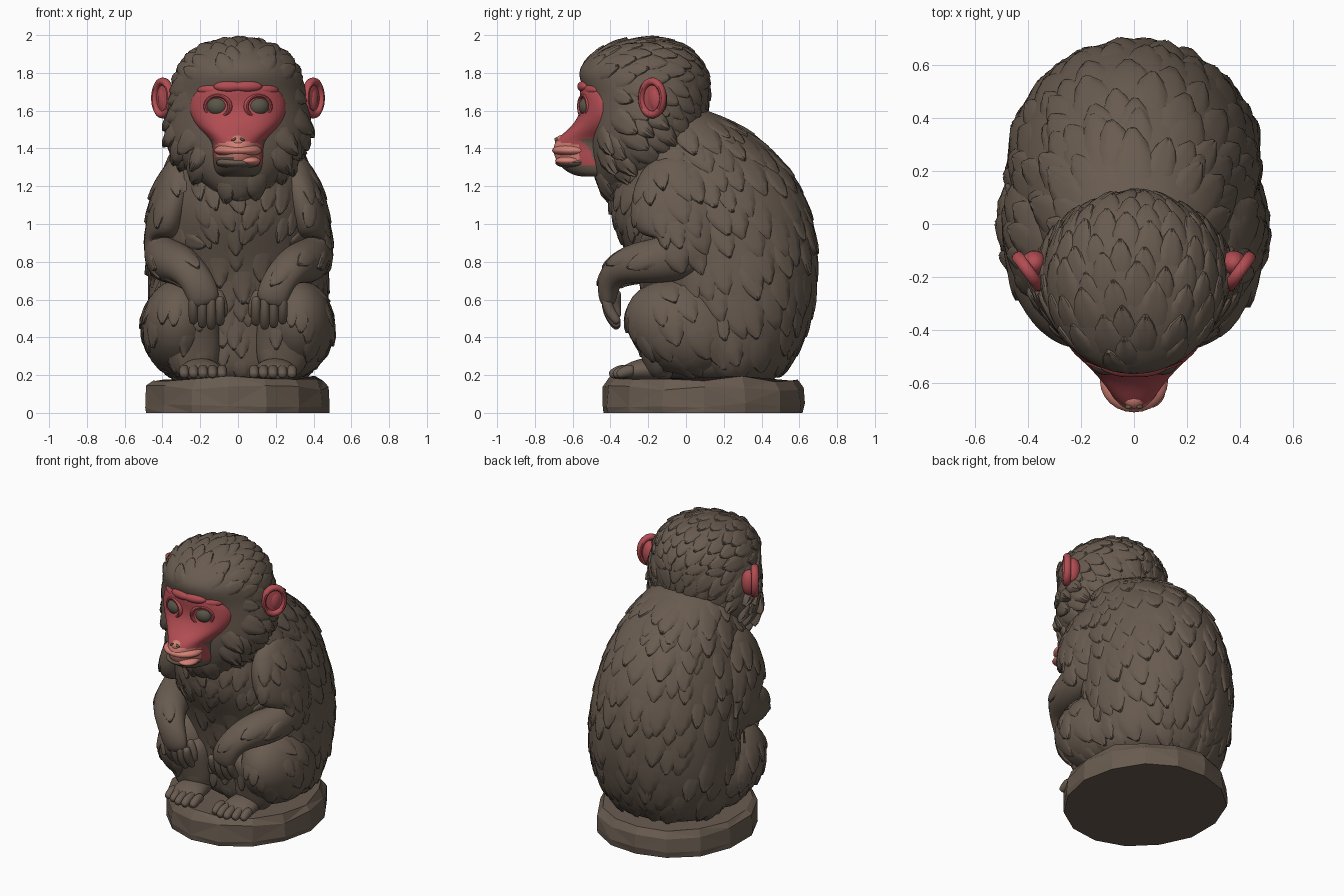
import bpy, bmesh, math, random
from math import cos, sin, pi, radians, sqrt
from mathutils import Vector, Euler
from mathutils.bvhtree import BVHTree

random.seed(4)
if "Cube" in bpy.data.objects:
    bpy.data.objects.remove(bpy.data.objects["Cube"])


def material(name, r, g, b):
    m = bpy.data.materials.new(name)
    m.use_nodes = True
    m.diffuse_color = (r, g, b, 1)
    m.node_tree.nodes["Principled BSDF"].inputs["Base Color"].default_value = (r, g, b, 1)
    return m


FUR = material("brown fur", 0.141, 0.106, 0.080)
RED = material("red skin", 0.44, 0.074, 0.085)
PINK = material("pale pink lips", 0.66, 0.22, 0.18)
EYE = material("olive eyes", 0.10, 0.09, 0.065)


def finish(bm, name, mat, subsurf=0, mirror=False):
    """Turn a bmesh into an object, with subdivision and mirroring baked in."""
    me = bpy.data.meshes.new(name)
    bm.to_mesh(me)
    bm.free()
    me.materials.append(mat)
    o = bpy.data.objects.new(name, me)
    bpy.context.collection.objects.link(o)
    if subsurf:
        o.modifiers.new("smooth", "SUBSURF").levels = subsurf
    if mirror:
        o.modifiers.new("mirror", "MIRROR").use_mirror_merge = False
    if subsurf or mirror:
        dg = bpy.context.evaluated_depsgraph_get()
        baked = bpy.data.meshes.new_from_object(o.evaluated_get(dg))
        o.modifiers.clear()
        o.data = baked
    return o


def loft(name, rows, mat=FUR, sides=12, flat=False, mirror=False, level=2):
    """Rows are (x, y, z, depth radius, width radius) along a path."""
    bm = bmesh.new()
    pts = [Vector(r[:3]) for r in rows]
    grow = 6 / (4 + 2 * cos(2 * pi / sides))
    rings, poles = [], []
    for i, r in enumerate(rows):
        t = (pts[min(i + 1, len(pts) - 1)] - pts[max(i - 1, 0)]).normalized()
        if flat:
            t = Vector((0, 0, 1))
        u = t.cross(Vector((1, 0, 0))).normalized()
        v = t.cross(u)
        rings.append([bm.verts.new(pts[i] + grow * (u * r[3] * cos(a) + v * r[4] * sin(a)))
                      for a in (2 * pi * k / sides for k in range(sides))])
        if i in (0, len(rows) - 1):
            poles.append(bm.verts.new(pts[i] + t * r[3] * (0.35 if i else -0.35) * (0.2 if flat else 1)))
    for k in range(sides):
        n = (k + 1) % sides
        for a, b in zip(rings, rings[1:]):
            bm.faces.new((a[k], a[n], b[n], b[k]))
        bm.faces.new((rings[0][n], rings[0][k], poles[0]))
        bm.faces.new((rings[-1][k], rings[-1][n], poles[1]))
    bmesh.ops.recalc_face_normals(bm, faces=bm.faces)
    return finish(bm, name, mat, level, mirror)


def upright(rows):
    """Convert (z, front y, back y, half width) to loft rows."""
    return [(0, (f + b) / 2, z, (b - f) / 2, w) for z, f, b, w in rows]


def place(bm, loc, scale, rot):
    turn = Euler(rot).to_matrix()
    for v in bm.verts:
        v.co = turn @ Vector(a * b for a, b in zip(v.co, scale)) + Vector(loc)


def ball(name, loc, scale, mat=FUR, mirror=False, rot=(0, 0, 0)):
    bm = bmesh.new()
    bmesh.ops.create_uvsphere(bm, u_segments=24, v_segments=14, radius=1)
    place(bm, loc, scale, rot)
    return finish(bm, name, mat, 0, mirror)


def rims(name, loc, major, minor, scale, rot, mat):
    """A mirrored pair of torus rims."""
    bpy.ops.mesh.primitive_torus_add(major_radius=major, minor_radius=minor, major_segments=28, minor_segments=10)
    o = bpy.context.object
    bm = bmesh.new()
    bm.from_mesh(o.data)
    bpy.data.objects.remove(o)
    place(bm, loc, scale, rot)
    return finish(bm, name, mat, 0, True)


def tree(objs):
    bm = bmesh.new()
    for o in objs:
        bm.from_mesh(o.data)
    return BVHTree.FromBMesh(bm)


def tufts(name, seeds, bvh):
    """Lay pointed fur clumps on a surface; seeds are (point, normal, flow, size, lift)."""
    along = ((0, .5, -.3), (.25, .85, .2), (.5, 1, .6), (.75, .72, 1), (.93, .25, 1.1), (1, .05, -.3))
    across = ((-1, -.3), (-.8, .6), (-.3, 1), (0, .75), (.3, 1), (.8, .6), (1, -.3))
    bm = bmesh.new()
    for p, n, flow, size, lift in seeds:
        d = flow - n * flow.dot(n)
        if d.length < 0.05:
            continue
        d.normalize()
        s = n.cross(d)
        grid = []
        for t, w, h in along:
            line = []
            for c, f in across:
                q, m, _, _ = bvh.find_nearest(p + d * (t - 0.3) * size + s * c * w * size * 0.28)
                line.append(bm.verts.new(q + m * lift * (h if h < 0 else h * f)))
            grid.append(line)
        for a, b in zip(grid, grid[1:]):
            for j in range(len(across) - 1):
                bm.faces.new((a[j], b[j], b[j + 1], a[j + 1]))
    return finish(bm, name, FUR)


# Rock base: irregular faceted slab
bm = bmesh.new()
N = 15
layers = []
shape = [random.uniform(.97, 1.02) for i in range(N)]
for z, r in ((0, .99), (.05, 1), (.14, .99), (.19, .93)):
    layers.append([bm.verts.new((.495 * r * k * cos(a), .095 + .548 * r * k * sin(a),
                                 z + (random.uniform(-.025, .006) if z else 0)))
                   for a, k in ((2 * pi * i / N, shape[i] + random.uniform(-.01, .01)) for i in range(N))])
for a, b in zip(layers, layers[1:]):
    for i in range(N):
        j = (i + 1) % N
        bm.faces.new((a[i], a[j], b[j], b[i]))
bm.faces.new(layers[0][::-1])
bm.faces.new(layers[-1])
bmesh.ops.triangulate(bm, faces=[f for f in bm.faces if len(f.verts) == 4])
base = finish(bm, "rock_base", FUR)

# Torso and limbs
torso = loft("torso", upright([
    (.16, -.12, .48, .36), (.28, -.17, .58, .44), (.5, -.19, .67, .475), (.75, -.25, .70, .48),
    (.95, -.365, .685, .465), (1.08, -.405, .65, .445), (1.18, -.40, .61, .42), (1.3, -.39, .54, .375),
    (1.42, -.38, .42, .33), (1.52, -.35, .28, .27), (1.61, -.3, .12, .19)]), sides=20, flat=True)
thighs = ball("thighs", (.315, -.01, .455), (.195, .32, .24), mirror=True, rot=(-.35, 0, 0))
shins = loft("shins", [(.28, -.2, .54, .11, .17), (.25, -.15, .38, .10, .16), (.215, -.14, .21, .08, .12)], mirror=True)
arms = loft("arms", [
    (.28, -.08, 1.32, .16, .10), (.345, -.06, 1.14, .25, .115), (.385, -.03, .98, .24, .11),
    (.40, .01, .83, .17, .10), (.37, -.17, .80, .12, .12), (.29, -.34, .785, .1, .105),
    (.21, -.415, .70, .065, .085), (.17, -.415, .58, .045, .09)], mirror=True)
for i in range(4):
    x = .095 + .047 * i
    z = .02 * abs(i - 1.3)
    loft("finger_%d" % (i + 1), [(x, -.425, .61, .028, .026), (x, -.41, .51 + z, .028, .026),
                                 (x, -.36, .445 + z, .025, .025)], sides=8, mirror=True)
loft("thumbs", [(.11, -.37, .64, .03, .03), (.075, -.37, .57, .025, .025), (.075, -.36, .51, .02, .02)],
     sides=8, mirror=True)

# Feet
loft("feet", [(.2, -.08, .22, .05, .08), (.2, -.2, .235, .07, .1), (.19, -.33, .21, .045, .12)], mirror=True)
for i in range(5):
    x = .085 + .05 * i
    y = -.41 + .02 * abs(i - 1.5)
    loft("toe_%d" % (i + 1), [(x, -.28, .225, .03, .027), (x, y + .05, .225, .033, .028),
                              (x, y, .2, .024, .025)], sides=8, mirror=True)

# Head with a brow that overhangs the face and a pointed mane below
head = loft("head", upright([
    (1.12, -.43, -.28, .05), (1.2, -.47, -.16, .17), (1.29, -.5, -.02, .29), (1.42, -.515, .05, .375),
    (1.55, -.52, .1, .38), (1.7, -.53, .125, .355), (1.8, -.583, .115, .335), (1.88, -.525, .07, .29),
    (1.95, -.42, -.01, .205), (1.98, -.29, -.12, .08)]), sides=20, flat=True)

# Face: red mask running into a muzzle with pale lips and a furry chin
face = loft("face", [(0, -.42, z, d, w) for z, d, w in (
    (1.775, .1, .15), (1.73, .15, .22), (1.65, .135, .258), (1.57, .145, .255), (1.5, .2, .21),
    (1.445, .275, .142), (1.38, .287, .135), (1.31, .255, .135), (1.245, .17, .11))], RED, 24, True, level=3)
for m in (PINK, FUR):
    face.data.materials.append(m)
for f in face.data.polygons:
    c = f.center
    furry = c.z < 1.31 or (c.x < -.02 and c.z < 1.355) or (abs(c.x) > .13 and c.z < 1.45)
    f.material_index = 2 if furry else int(c.z < 1.445 - .2 * abs(c.x) and c.y < -.565)
for x in (.05, .14):
    ball("brow_ridge_%d" % (x * 100), (x, -.548 + 2.5 * x * x, 1.73 - x * x), (.08, .032, .03), RED, True, (0, 0, 3 * x))
ball("upper_lip", (0, -.592, 1.39), (.128, .117, .04), PINK)
ball("lower_lip", (0, -.58, 1.325), (.118, .112, .034))
ball("lower_lip_patch", (.05, -.61, 1.334), (.068, .084, .026), PINK, rot=(0, 0, .3))
ball("nose", (0, -.653, 1.437), (.042, .042, .034), PINK)
ball("nostrils", (.022, -.688, 1.448), (.014, .009, .007), FUR, True, (0, .6, 0))

# Eyes with lids
ball("eyes", (.106, -.518, 1.622), (.06, .05, .052), EYE, True)
rims("eyelids", (.106, -.536, 1.622), .064, .012, (1.06, .9, 1.5), (pi / 2, 0, .35), RED)

# Ears: dished disc with a thick rim and a solid back
ear_turn = (pi / 2, 0, radians(54))
ball("ear_bowls", (.39, -.175, 1.665), (.075, .095, .015), RED, True, ear_turn)
rims("ear_rims", (.398, -.178, 1.667), .076, .018, (.92, 1.16, 1.3), ear_turn, RED)
ball("ear_backs", (.375, -.15, 1.66), (.05, .05, .085), RED, True)

# Body fur: broad clumps flowing down, turning along the forearms
body = tree([torso, thighs, shins, arms])
seeds = []
for row in range(12):
    z0 = .3 + row * .112
    for k in range(24):
        a = 2 * pi * (k + .5 * (row % 2) + random.uniform(-.45, .45)) / 24
        z = z0 + random.uniform(-.055, .055)
        out = Vector((cos(a), sin(a), 0))
        p, n, _, _ = body.ray_cast(Vector((0, .1, z)) + out * 1.5, -out)
        if p is None or (p.y < -.37 and z < .7) or random.random() < .12:
            continue
        side = math.copysign(1, p.x)
        flow, size, lift = Vector((0, .3 if p.y > -.25 else 0, -1)), .25, .015
        if p.y < -.1:
            size, lift = .18, .013
            if z > .95:
                flow.x = -.35 * side
            elif z > .69 and abs(p.x) > .15:
                flow = Vector((-.5 * side, -.7, -.35))
        seeds.append((p, n, flow, size * random.uniform(.75, 1.25), lift * random.uniform(.5, 1.2)))
tufts("body_fur", seeds, body)

# Head fur: clumps sweeping away from the face, longer around the jaw
skull = tree([head])
mid, brow_point = Vector((0, -.2, 1.6)), Vector((0, -.62, 1.66))
seeds = []
COUNT = 210
for i in range(COUNT):
    h = 1 - 2 * (i + .5) / COUNT
    a = i * pi * (3 - sqrt(5)) + random.uniform(-.1, .1)
    out = Vector((sqrt(1 - h * h) * cos(a), sqrt(1 - h * h) * sin(a), h))
    p, n, _, _ = skull.ray_cast(mid + out * 1.5, -out)
    if p is None:
        continue
    if p.y < -.36 and abs(p.x) < (.28 if p.z > 1.5 else .17) and 1.24 < p.z < 1.79:
        continue
    flow = (p - brow_point).normalized() + Vector((0, 0, -.35 if p.z < 1.75 else 0))
    jaw = p.z < 1.6 and p.y < 0
    seeds.append((p, n, flow, (.2 if jaw else .18) * random.uniform(.8, 1.25),
                  (.034 if jaw else .015) * random.uniform(.6, 1.15)))
tufts("head_fur", seeds, skull)

# Smooth shading with crisp creases, leaving the rock faceted
bpy.ops.object.select_all(action="DESELECT")
for o in bpy.context.collection.objects:
    if o.type == "MESH" and o != base:
        o.select_set(True)
        bpy.context.view_layer.objects.active = o
bpy.ops.object.shade_smooth_by_angle(angle=radians(42))
